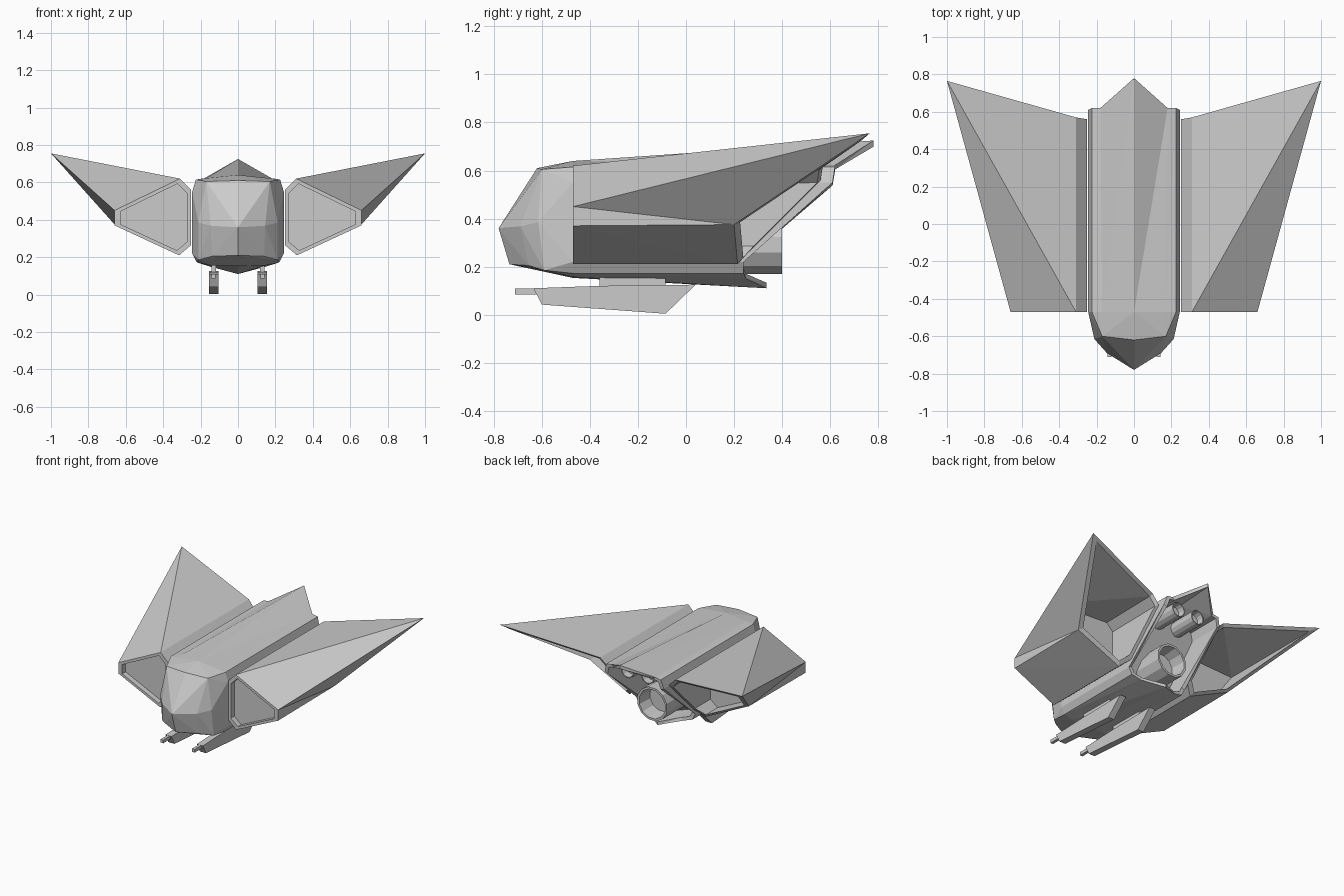
import bpy, bmesh, math
from mathutils import Vector

if "Cube" in bpy.data.objects:
    bpy.data.objects.remove(bpy.data.objects["Cube"])


def finish(name, bm, mirror=False):
    bmesh.ops.dissolve_limit(bm, angle_limit=0.01, verts=bm.verts, edges=bm.edges)
    bmesh.ops.recalc_face_normals(bm, faces=bm.faces)
    me = bpy.data.meshes.new(name)
    bm.to_mesh(me)
    bm.free()
    ob = bpy.data.objects.new(name, me)
    bpy.context.collection.objects.link(ob)
    if mirror:
        m = ob.modifiers.new("mirror", 'MIRROR')
        m.use_mirror_merge = False
    return ob


def loft(name, rings, mirror=False):
    """Skin closed rings of equal length and cap both ends."""
    bm = bmesh.new()
    vs = [[bm.verts.new(p) for p in r] for r in rings]
    n = len(vs[0])
    for a, b in zip(vs, vs[1:]):
        for i in range(n):
            j = (i + 1) % n
            bm.faces.new((a[i], a[j], b[j]))
            bm.faces.new((a[i], b[j], b[i]))
    bm.faces.new(vs[0])
    bm.faces.new(vs[-1])
    return finish(name, bm, mirror)


def vecs(pts):
    return [Vector(p) for p in pts]


def both_sides(half):
    """Half ring from top centre to bottom centre -> full ring."""
    return vecs(half) + [Vector((-x, y, z)) for x, y, z in reversed(half[1:-1])]


def inset(ring, t):
    c = sum(ring, Vector()) / len(ring)
    return [p.lerp(c, t) for p in ring]


# Fuselage shell, open and slanted at the back
Y0 = -0.47
front_half = [(0, Y0, .64), (.17, Y0, .622), (.225, Y0, .615), (.245, Y0, .55),
              (.245, Y0, .22), (.22, Y0, .172), (.15, Y0, .157), (0, Y0, .153)]
rear_half = [(0, .78, .725), (.18, .62, .622), (.225, .62, .615), (.245, .61, .55),
             (.245, .24, .22), (.22, .24, .172), (.15, .25, .15), (0, .335, .11)]
f, r = both_sides(front_half), both_sides(rear_half)


def thin(ring):
    return [Vector((p.x * .9, p.y, .4 + (p.z - .4) * .92)) for p in ring]


fi, ri = thin(f), thin(r)
loft("fuselage", [f, r, ri, [a.lerp(b, .76) for a, b in zip(fi, ri)]])

# Faceted nose
nose_half = front_half + [
    (0, -.62, .61), (.17, -.60, .605),
    (0, -.78, .36), (.145, -.69, .368), (.212, -.615, .385),
    (0, -.735, .21), (.14, -.655, .205), (.212, -.59, .185)]
bm = bmesh.new()
for x, y, z in nose_half:
    for s in ((1, -1) if x else (1,)):
        bm.verts.new((s * x, y, z))
res = bmesh.ops.convex_hull(bm, input=bm.verts)
loose = [v for v in bm.verts if not v.link_faces]
bmesh.ops.delete(bm, geom=loose, context='VERTS')
finish("nose", bm)

# Swept wings with a recessed intake in front and a hollow back
wf = vecs([(.31, Y0, .62), (.66, Y0, .45), (.66, Y0, .37),
           (.315, Y0, .21), (.25, Y0, .265), (.25, Y0, .56)])
wr = vecs([(.31, .57, .62), (1.0, .765, .755), (.66, .2, .375),
           (.315, .215, .21), (.25, .265, .265), (.25, .56, .56)])
wfi, wri = inset(wf, .13), inset(wr, .11)
recess = [p + Vector((0, .04, 0)) for p in wfi]
deep = [a.lerp(b, (.1 - a.y) / (b.y - a.y)) for a, b in zip(wfi, wri)]
loft("wing", [recess, wfi, wf, wr, wri, deep], mirror=True)


# Engine nozzles: twelve-sided tubes with a sunken end
def nozzle(name, x, z, rad, y0, y1, mirror=False):
    def ring(y, q):
        return [Vector((x + q * math.cos(a), y, z + q * math.sin(a)))
                for a in (math.radians(15 + 30 * k) for k in range(12))]
    loft(name, [ring(y0, rad), ring(y1, rad), ring(y1, rad * .87),
                ring(y1 - rad * .9, rad * .78)], mirror)


nozzle("main_nozzle", 0, .291, .125, 0, .4)
nozzle("upper_nozzle", .083, .582, .055, .3, .57, True)


# Guns under the belly, extruded from side profiles
def slab(name, prof, x, w):
    loft(name, [[Vector((x + s * w / 2, y, z)) for y, z in prof] for s in (-1, 1)], True)


slab("gun_body", [(-.635, .11), (-.6, .042), (-.085, .004), (.04, .125), (-.36, .12)], .13, .05)
slab("gun_mount", [(-.36, .1), (-.085, .1), (-.085, .16), (-.36, .16)], .13, .025)
slab("gun_barrel", [(-.712, .085), (-.58, .085), (-.58, .109), (-.712, .109)], .13, .022)
